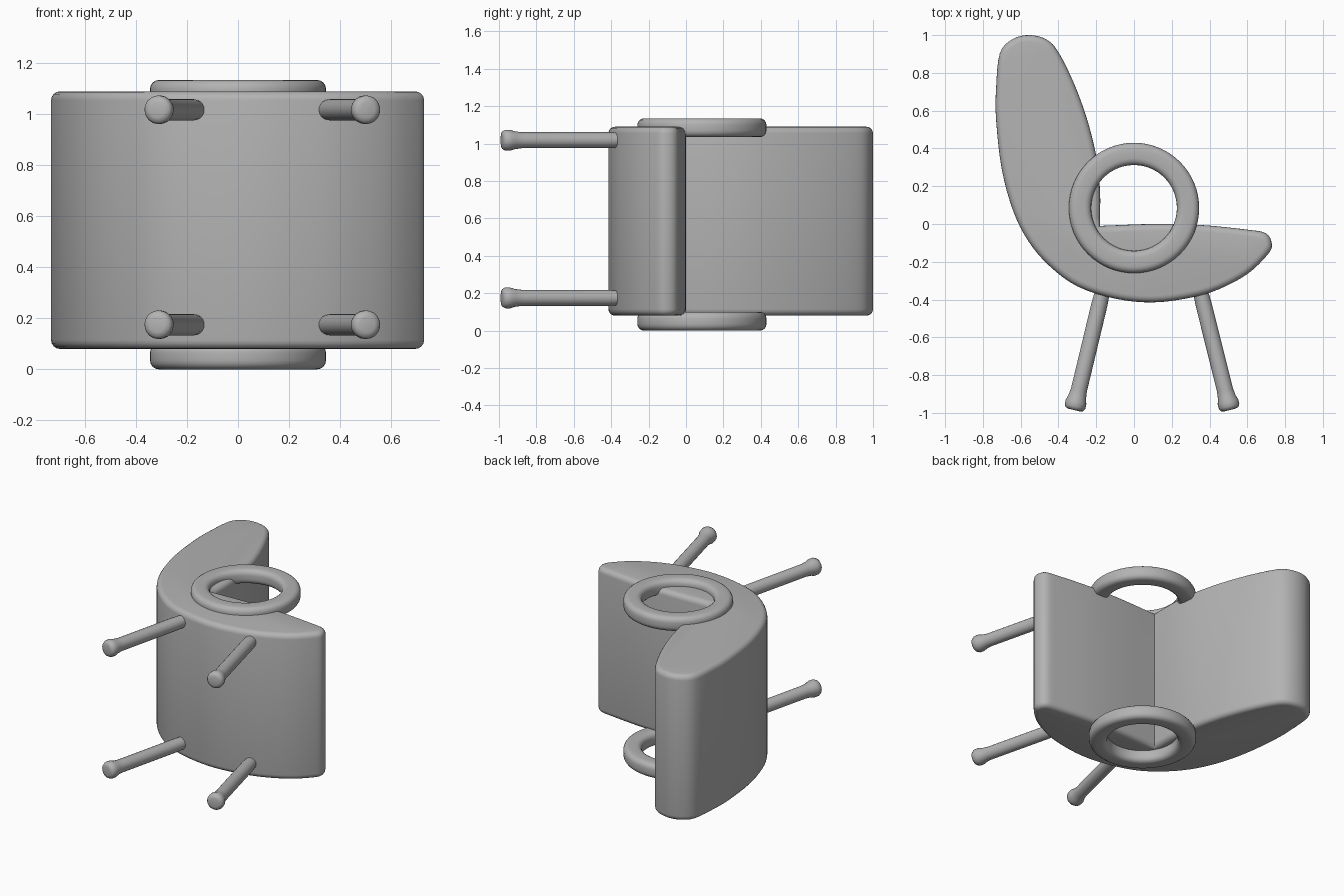
import bpy, bmesh, math
from mathutils import Vector

if "Cube" in bpy.data.objects:
    bpy.data.objects.remove(bpy.data.objects["Cube"])

grey = bpy.data.materials.new("plain grey")
grey.diffuse_color = (0.45, 0.45, 0.45, 1)
grey.use_nodes = True
grey.node_tree.nodes["Principled BSDF"].inputs["Base Color"].default_value = grey.diffuse_color


def finish(bm, name, angle=50):
    bmesh.ops.recalc_face_normals(bm, faces=bm.faces)
    me = bpy.data.meshes.new(name)
    bm.to_mesh(me)
    bm.free()
    ob = bpy.data.objects.new(name, me)
    bpy.context.collection.objects.link(ob)
    me.materials.append(grey)
    bpy.ops.object.select_all(action='DESELECT')
    ob.select_set(True)
    bpy.context.view_layer.objects.active = ob
    bpy.ops.object.shade_smooth_by_angle(angle=math.radians(angle))
    return ob


def smooth_path(pts, steps=4):
    """Open Catmull-Rom curve through the points."""
    p = [Vector(q) for q in pts]
    p = [2 * p[0] - p[1]] + p + [2 * p[-1] - p[-2]]
    out = []
    for i in range(1, len(p) - 2):
        a, b, c, d = p[i - 1:i + 3]
        for s in range(steps):
            t = s / steps
            out.append(0.5 * (2 * b + (c - a) * t + (2 * a - 5 * b + 4 * c - d) * t * t
                              + (3 * b - a - 3 * c + d) * t ** 3))
    return out + [p[-2]]


def lathe(name, section, origin, axis, sides, closed):
    """Spin a (radius, height) section around an axis."""
    rot = Vector((0, 0, 1)).rotation_difference(Vector(axis))
    bm = bmesh.new()
    rings = []
    for r, h in section:
        rings.append([bm.verts.new(Vector(origin) + rot @ Vector(
            (r * math.cos(2 * math.pi * k / sides), r * math.sin(2 * math.pi * k / sides), h)))
            for k in range(sides)])
    n = len(rings)
    for i in range(n if closed else n - 1):
        a, b = rings[i], rings[(i + 1) % n]
        for k in range(sides):
            m = (k + 1) % sides
            bm.faces.new((a[k], a[m], b[m], b[k]))
    if not closed:
        bm.faces.new(rings[0])
        bm.faces.new(rings[-1])
    return finish(bm, name)


# Seat and backrest: one curved profile, creased at the inner corner
outline = smooth_path([
    (-0.18, -0.01), (-0.18, 0.18), (-0.20, 0.36), (-0.25, 0.56), (-0.32, 0.75),
    (-0.40, 0.91), (-0.46, 0.975), (-0.55, 1.0), (-0.64, 0.98), (-0.71, 0.905),
    (-0.73, 0.72), (-0.73, 0.55), (-0.70, 0.29), (-0.64, 0.07), (-0.56, -0.09),
    (-0.45, -0.22), (-0.30, -0.33), (-0.10, -0.395), (0.10, -0.415), (0.30, -0.39),
    (0.45, -0.345), (0.60, -0.265), (0.705, -0.165), (0.73, -0.11), (0.70, -0.05),
    (0.60, -0.03), (0.35, -0.005), (0.10, 0.0), (-0.18, -0.01)])[:-1]
bm = bmesh.new()
base = bm.faces.new([bm.verts.new((p.x, p.y, 0.08)) for p in outline])
ext = bmesh.ops.extrude_face_region(bm, geom=[base], use_keep_orig=True)
bmesh.ops.translate(bm, vec=(0, 0, 1.01),
                    verts=[v for v in ext["geom"] if isinstance(v, bmesh.types.BMVert)])
bmesh.ops.recalc_face_normals(bm, faces=bm.faces)
rim = [e for e in bm.edges if abs(e.verts[0].co.z - e.verts[1].co.z) < 0.01]
bmesh.ops.bevel(bm, geom=rim, offset=0.035, segments=4, profile=0.5, affect='EDGES')
finish(bm, "seat_and_backrest")

# Armrest rings on both sides, with a rounded cross-section
section = []
for cx, cz, start in ((1, 1, 0), (-1, 1, 90), (-1, -1, 180), (1, -1, 270)):
    for k in range(5):
        a = math.radians(start + 22.5 * k)
        section.append((0.286 + cx * 0.024 + 0.035 * math.cos(a),
                        cz * 0.015 + 0.035 * math.sin(a)))
for side, z in (("lower", 0.05), ("upper", 1.085)):
    lathe(side + "_armrest_ring", section, (0, 0.085, z), (0, 0, 1), 64, True)

# Four splayed legs with flared, rounded feet
for end, top, foot in (("back", (-0.16, -0.33), (-0.317, -0.985)),
                       ("front", (0.345, -0.33), (0.508, -0.985))):
    for side, z in (("lower", 0.175), ("upper", 1.018)):
        a, b = Vector((*top, z)), Vector((*foot, z))
        length = (b - a).length
        leg = [(0.038, 0), (0.043, 0.1), (0.043, length - 0.11), (0.048, length - 0.07),
               (0.056, length - 0.045), (0.056, length - 0.02), (0.048, length - 0.005),
               (0.03, length)]
        lathe(f"{side}_{end}_leg", leg, a, b - a, 20, False)
